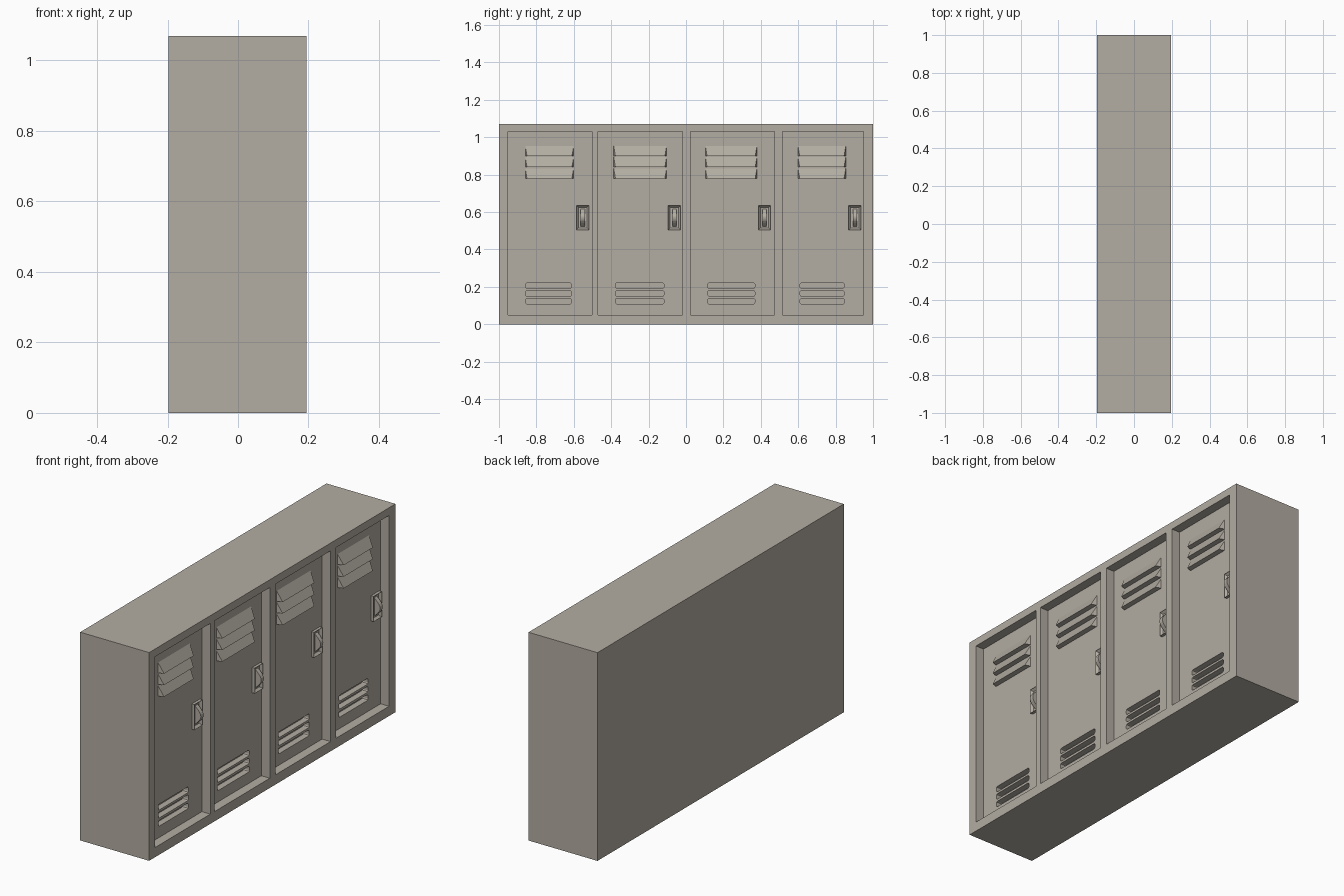
import bpy, bmesh, math

if "Cube" in bpy.data.objects:
    bpy.data.objects.remove(bpy.data.objects["Cube"])

mat = bpy.data.materials.new("warm grey beige")
mat.diffuse_color = (0.45, 0.415, 0.36, 1)
mat.use_nodes = True
mat.node_tree.nodes["Principled BSDF"].inputs["Base Color"].default_value = mat.diffuse_color

X0, X1, H = -0.197, 0.195, 1.07
DOOR_X = 0.147
# per door: opening y range, louver y range, slot y range, latch centre
DOORS = [((-0.953, -0.503), (-0.86, -0.60), (-0.857, -0.613), -0.552),
         ((-0.47, -0.02), (-0.387, -0.103), (-0.377, -0.118), -0.062),
         ((0.025, 0.473), (0.103, 0.380), (0.117, 0.368), 0.420),
         ((0.517, 0.948), (0.598, 0.855), (0.610, 0.845), 0.903)]


def finish(bm, name):
    bmesh.ops.recalc_face_normals(bm, faces=bm.faces[:])
    me = bpy.data.meshes.new(name)
    bm.to_mesh(me)
    bm.free()
    me.materials.append(mat)
    ob = bpy.data.objects.new(name, me)
    bpy.context.collection.objects.link(ob)
    return ob


def box(bm, x, y, z):
    vs = bmesh.ops.create_cube(bm, size=1)["verts"]
    for v in vs:
        v.co = [r[0] if c < 0 else r[1] for r, c in zip((x, y, z), v.co)]
    return vs


def loft(bm, a, b):
    """Closed solid between two matching loops of points."""
    va, vb = [bm.verts.new(p) for p in a], [bm.verts.new(p) for p in b]
    bm.faces.new(va)
    bm.faces.new(vb[::-1])
    for i in range(len(a)):
        j = (i + 1) % len(a)
        bm.faces.new((va[i], vb[i], vb[j], va[j]))


def cut(target, cutter):
    cutter.hide_render = True
    cutter.hide_set(True)
    m = target.modifiers.new(cutter.name, "BOOLEAN")
    m.operation, m.solver, m.object = "DIFFERENCE", "EXACT", cutter


# cabinet body
bm = bmesh.new()
box(bm, (X0, X1), (-1, 1), (0, H))
body = finish(bm, "locker_body")

# recessed door openings
bm = bmesh.new()
for y, _, _, _ in DOORS:
    box(bm, (DOOR_X, 0.3), y, (0.05, 1.03))
cut(body, finish(bm, "door_opening_cutter"))

# rounded vent slots at the bottom of each door
bm = bmesh.new()
R = 0.008
for _, _, (ya, yb), _ in DOORS:
    for z in (0.108, 0.150, 0.191):
        loop = []
        for k, (cy, cz) in enumerate([(yb - R, z + 0.03 - R), (ya + R, z + 0.03 - R),
                                      (ya + R, z + R), (yb - R, z + R)]):
            for s in range(3):
                t = math.radians(90 * k + 45 * s)
                loop.append((cy + R * math.cos(t), cz + R * math.sin(t)))
        loft(bm, [(DOOR_X - 0.032, *p) for p in loop], [(DOOR_X + 0.02, *p) for p in loop])
cut(body, finish(bm, "slot_cutter"))

for n, (_, (ya, yb), _, cy) in enumerate(DOORS, 1):
    # slanted louvers, flaring out towards their lower edge
    bm = bmesh.new()
    for z in (0.780, 0.840, 0.899):
        a, o = DOOR_X - 0.002, DOOR_X + 0.028
        top, e = z + 0.057, 0.01
        loft(bm, [(a, ya, z), (a, ya, top), (o, ya + e, z)],
                 [(a, yb, z), (a, yb, top), (o, yb - e, z)])
    finish(bm, f"louvers_{n}")

    # latch plate with a sunken centre
    bm = bmesh.new()
    box(bm, (DOOR_X - 0.002, DOOR_X + 0.015), (cy - 0.033, cy + 0.033), (0.505, 0.635))
    bm.normal_update()
    front = [f for f in bm.faces if f.normal.x > 0.9]
    bmesh.ops.inset_region(bm, faces=front, thickness=0.015)
    bmesh.ops.translate(bm, verts=front[0].verts[:], vec=(-0.012, 0, 0))
    finish(bm, f"latch_plate_{n}")

    # bowed latch handle
    bm = bmesh.new()
    arc = [(DOOR_X + 0.002 + 0.034 * math.sin(math.pi * i / 10), 0.522 + 0.0096 * i)
           for i in range(11)]
    loft(bm, [(x, cy - 0.011, z) for x, z in arc], [(x, cy + 0.011, z) for x, z in arc])
    finish(bm, f"latch_handle_{n}")
